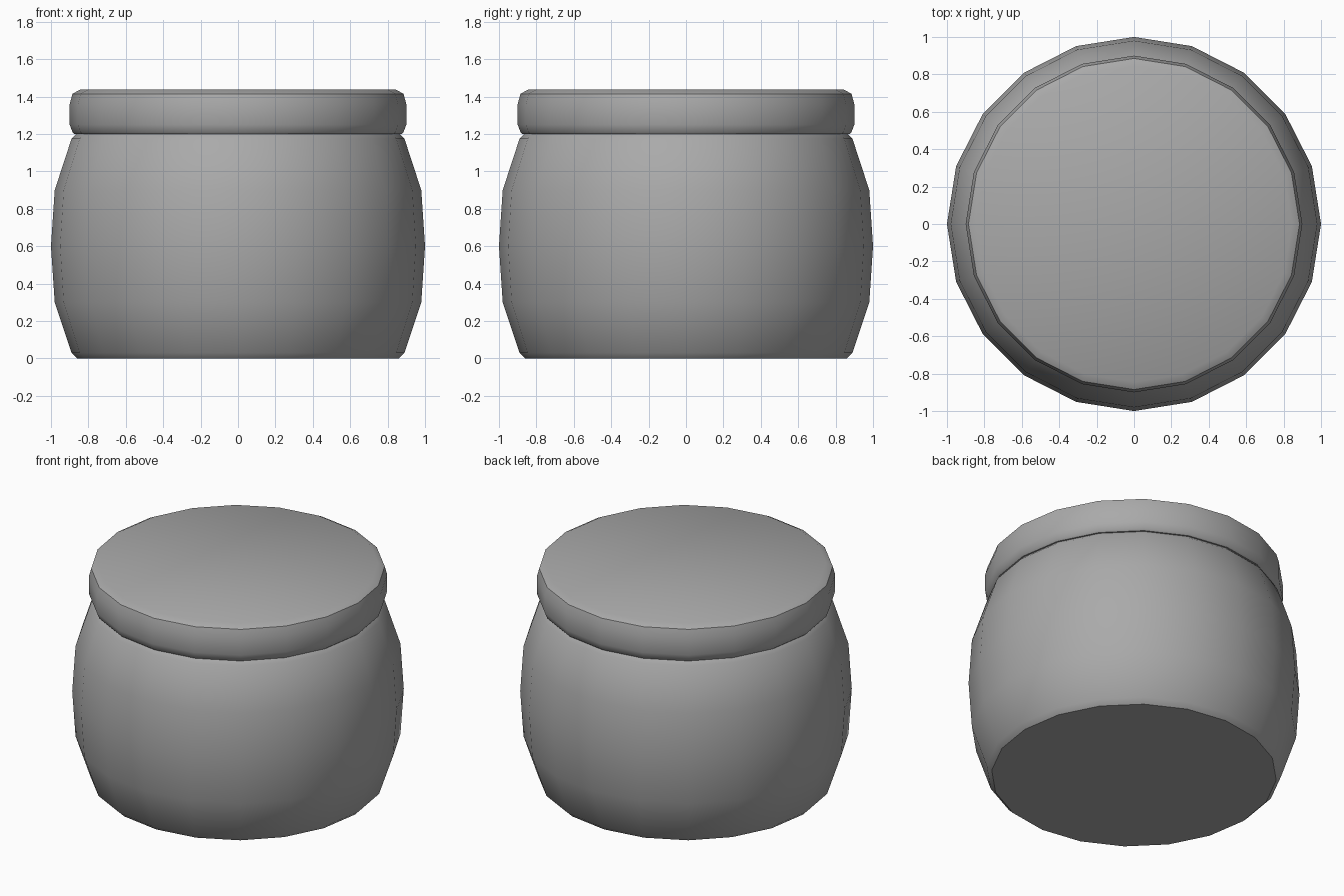
import bpy, bmesh, math

SIDES = 20

old = bpy.data.objects.get("Cube")
if old:
    bpy.data.objects.remove(old, do_unlink=True)

grey = bpy.data.materials.new("plain grey")
grey.use_nodes = True
tone = (0.4, 0.4, 0.4, 1)
grey.diffuse_color = tone
grey.node_tree.nodes["Principled BSDF"].inputs["Base Color"].default_value = tone


def lathe(name, profile):
    """Turn a (radius, height) profile into a closed, capped solid."""
    bm = bmesh.new()
    rings = []
    for r, z in profile:
        angles = [math.tau * i / SIDES for i in range(SIDES)]
        rings.append([bm.verts.new((r * math.cos(a), r * math.sin(a), z)) for a in angles])
    for low, high in zip(rings, rings[1:]):
        for i in range(SIDES):
            j = (i + 1) % SIDES
            bm.faces.new((low[i], low[j], high[j], high[i]))
    bm.faces.new(reversed(rings[0]))
    bm.faces.new(rings[-1])
    mesh = bpy.data.meshes.new(name)
    bm.to_mesh(mesh)
    bm.free()
    mesh.materials.append(grey)
    obj = bpy.data.objects.new(name, mesh)
    bpy.context.collection.objects.link(obj)
    bpy.ops.object.select_all(action="DESELECT")
    obj.select_set(True)
    bpy.context.view_layer.objects.active = obj
    bpy.ops.object.shade_smooth_by_angle(angle=math.radians(30))
    return obj


# Bulging pot with chamfered base and rim
lathe("jar_body", [(0.86, 0), (0.89, 0.03), (0.98, 0.3), (1, 0.6),
                   (0.98, 0.9), (0.89, 1.175), (0.865, 1.2)])

# Rounded lid resting on the rim
lathe("jar_lid", [(0.875, 1.2), (0.885, 1.21), (0.9, 1.25), (0.9, 1.36),
                  (0.885, 1.415), (0.845, 1.437)])
